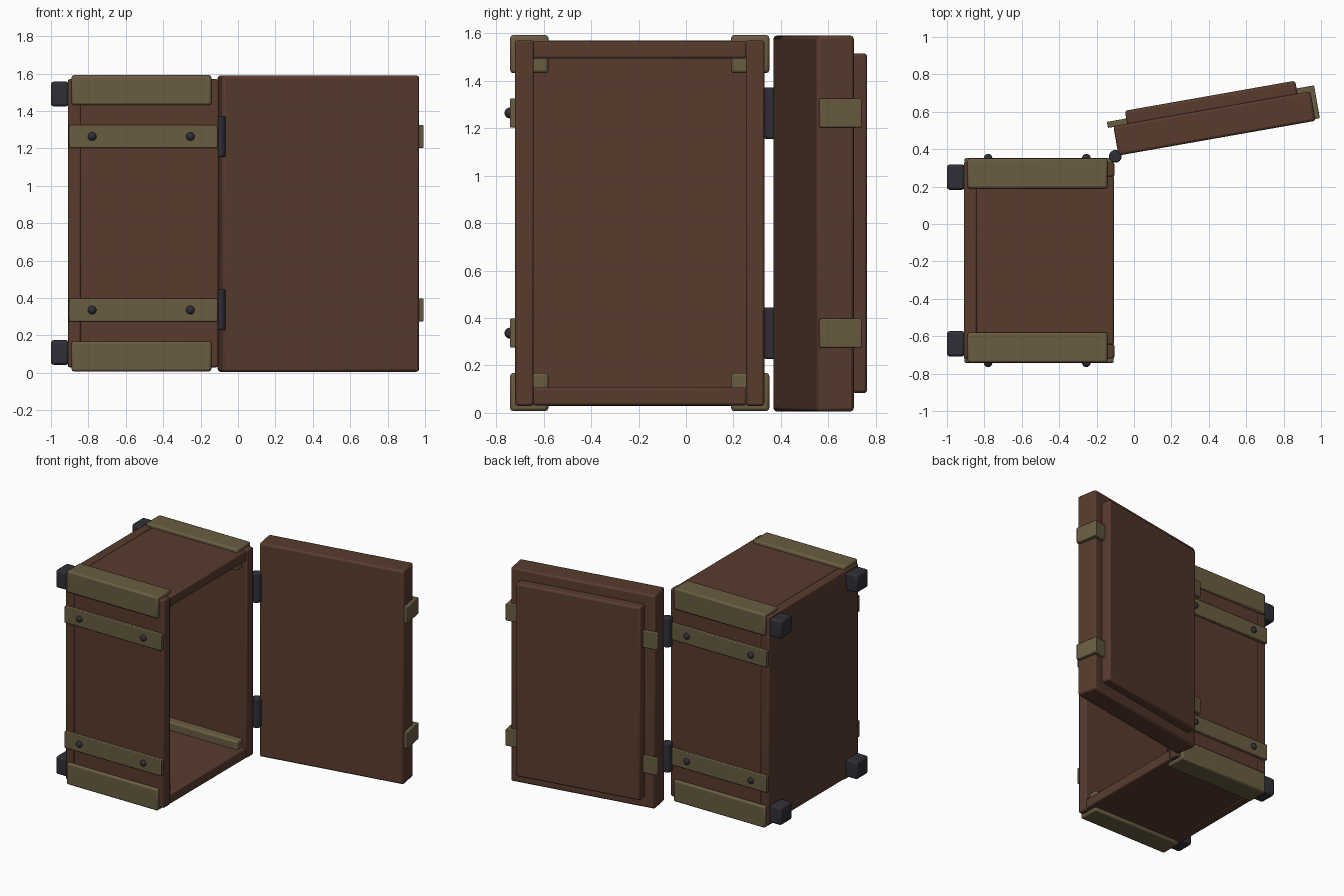
import bpy
from math import radians
from mathutils import Matrix

cube = bpy.data.objects.get("Cube")
if cube:
    bpy.data.objects.remove(cube, do_unlink=True)


def material(name, rgb):
    mat = bpy.data.materials.new(name)
    mat.use_nodes = True
    mat.diffuse_color = (*rgb, 1)
    mat.node_tree.nodes["Principled BSDF"].inputs["Base Color"].default_value = (*rgb, 1)
    return mat


BROWN = material("brown wood", (0.098, 0.044, 0.027))
OLIVE = material("olive metal", (0.144, 0.109, 0.054))
DARK = material("dark iron", (0.030, 0.028, 0.037))


def finish(name, mat, bevel):
    obj = bpy.context.object
    obj.name = name
    obj.data.materials.append(mat)
    if bevel:
        bpy.ops.object.transform_apply(location=False, rotation=False, scale=True)
        mod = obj.modifiers.new("soft edges", "BEVEL")
        mod.width = bevel
        mod.segments = 2
        mod.limit_method = "ANGLE"
    bpy.ops.object.shade_smooth_by_angle(angle=radians(35))
    return obj


def box(name, mat, xs, ys, zs, bevel=0.01):
    spans = (xs, ys, zs)
    bpy.ops.mesh.primitive_cube_add(size=1, location=[sum(s) / 2 for s in spans])
    bpy.context.object.scale = [s[1] - s[0] for s in spans]
    return finish(name, mat, bevel)


def mirrored(span, centre, side):
    """Mirror a span about the centre when side is -1."""
    return tuple(sorted(centre + side * (v - centre) for v in span))


CY, CZ = -0.195, 0.8            # centre of the crate
SIDES = ((-1, "front"), (1, "back"))
LEVELS = ((-1, "lower"), (1, "upper"))
STRAP_Z = (1.203, 1.325)

# Crate shell, open towards +x
box("crate_base", BROWN, (-0.91, -0.84), (-0.72, 0.33), (0.03, 1.57))
for side, word in SIDES:
    box(word + "_wall", BROWN, (-0.845, -0.105), mirrored((0.252, 0.33), CY, side), (0.03, 1.57))
for level, word in LEVELS:
    box(word + "_wall", BROWN, (-0.845, -0.107), (-0.646, 0.256), mirrored((1.493, 1.568), CZ, level))

# Corner beams, feet, straps and bolts
for side, side_word in SIDES:
    for level, level_word in LEVELS:
        tag = side_word + "_" + level_word
        box(tag + "_corner_beam", OLIVE, (-0.89, -0.142),
            mirrored((0.19, 0.351), CY, side), mirrored((1.432, 1.592), CZ, level), 0.012)
        box(tag + "_foot", DARK, (-1.0, -0.905),
            mirrored((0.183, 0.318), CY, side), mirrored((1.425, 1.557), CZ, level), 0.014)
        strap_z = mirrored(STRAP_Z, CZ, level)
        box(tag + "_strap", OLIVE, (-0.905, -0.11),
            mirrored((0.322, 0.352), CY, side), strap_z, 0.005)
        for x in (-0.78, -0.255):
            bpy.ops.mesh.primitive_uv_sphere_add(
                segments=16, ring_count=8, radius=0.023,
                location=(x, CY + side * 0.547, sum(strap_z) / 2))
            finish(tag + "_bolt", DARK, 0)

# Hinge barrels
for level, word in LEVELS:
    low, high = mirrored((1.155, 1.372), CZ, level)
    bpy.ops.mesh.primitive_cylinder_add(
        vertices=16, radius=0.034, depth=high - low, location=(-0.1, 0.362, (low + high) / 2))
    finish(word + "_hinge", DARK, 0.008)

# Lid, built square and then swung open about its hinge corner
lid_parts = [
    box("lid", BROWN, (0, 1.07), (0, 0.16), (0.006, 1.59), 0.014),
    box("lid_outer_panel", BROWN, (0.075, 1.0), (0.15, 0.23), (0.083, 1.515), 0.014),
]
for level, word in LEVELS:
    z = mirrored(STRAP_Z, CZ, level)
    lid_parts.append(box(word + "_lid_strap", OLIVE, (-0.03, 1.095), (0.155, 0.188), z, 0.005))
    lid_parts.append(box(word + "_lid_clasp", OLIVE, (1.06, 1.095), (0.01, 0.165), z, 0.005))
swing = Matrix.Translation((-0.083, 0.366, 0)) @ Matrix.Rotation(radians(10), 4, "Z")
for part in lid_parts:
    part.matrix_world = swing @ Matrix.Translation(part.location)
